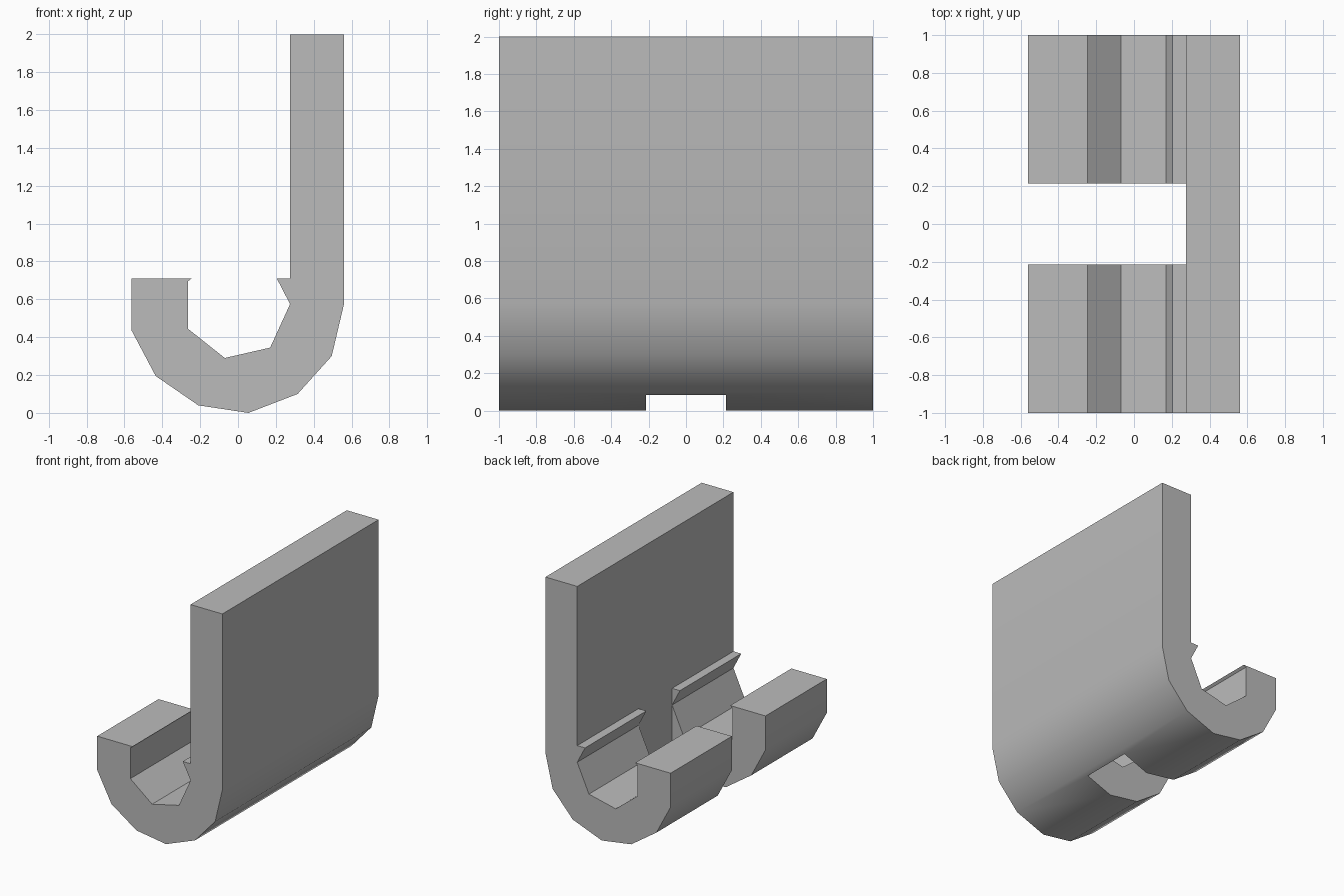
import bpy, bmesh, math

if "Cube" in bpy.data.objects:
    bpy.data.objects.remove(bpy.data.objects["Cube"], do_unlink=True)

WALL_X = 0.275      # inner face of the back plate
GAP = 0.215         # half width of the slot through the hook

grey = bpy.data.materials.new("plain grey")
grey.use_nodes = True
colour = (0.5, 0.5, 0.5, 1)
grey.diffuse_color = colour
grey.node_tree.nodes["Principled BSDF"].inputs["Base Color"].default_value = colour


def extrude_profile(name, points, half_depth):
    """Extrude an x-z outline along y, centred on y = 0."""
    bm = bmesh.new()
    face = bm.faces.new([bm.verts.new((x, -half_depth, z)) for x, z in points])
    out = bmesh.ops.extrude_face_region(bm, geom=[face])
    verts = [v for v in out["geom"] if isinstance(v, bmesh.types.BMVert)]
    bmesh.ops.translate(bm, verts=verts, vec=(0, 2 * half_depth, 0))
    bmesh.ops.recalc_face_normals(bm, faces=bm.faces)
    mesh = bpy.data.meshes.new(name)
    bm.to_mesh(mesh)
    bm.free()
    mesh.materials.append(grey)
    obj = bpy.data.objects.new(name, mesh)
    bpy.context.collection.objects.link(obj)
    return obj


# J-shaped section: plate, outer bend, front lip, inner channel, retaining ridge
outer = [(0.56, 2), (0.56, 0.575), (0.495, 0.3), (0.315, 0.1), (0.055, 0),
         (-0.21, 0.04), (-0.435, 0.195), (-0.562, 0.435), (-0.562, 0.71)]
inner = [(-0.245, 0.71), (-0.265, 0.695), (-0.265, 0.445), (-0.07, 0.29),
         (0.17, 0.345), (WALL_X, 0.575), (0.205, 0.71), (WALL_X, 0.71),
         (WALL_X, 2)]
hook = extrude_profile("hook_bracket", outer + inner, 1)

# Slot through the middle of the hook, up to the plate
slot = extrude_profile("slot_cutter", [(-0.8, -0.2), (WALL_X, -0.2),
                                       (WALL_X, 0.9), (-0.8, 0.9)], GAP)
slot.hide_render = True
cut = hook.modifiers.new("slot", "BOOLEAN")
cut.operation = "DIFFERENCE"
cut.solver = "EXACT"
cut.object = slot

bpy.ops.object.select_all(action="DESELECT")
hook.select_set(True)
bpy.context.view_layer.objects.active = hook
bpy.ops.object.modifier_apply(modifier=cut.name)
bpy.data.objects.remove(slot, do_unlink=True)

# Soft outer bend, crisp corners elsewhere
bpy.ops.object.shade_smooth_by_angle(angle=math.radians(30))
